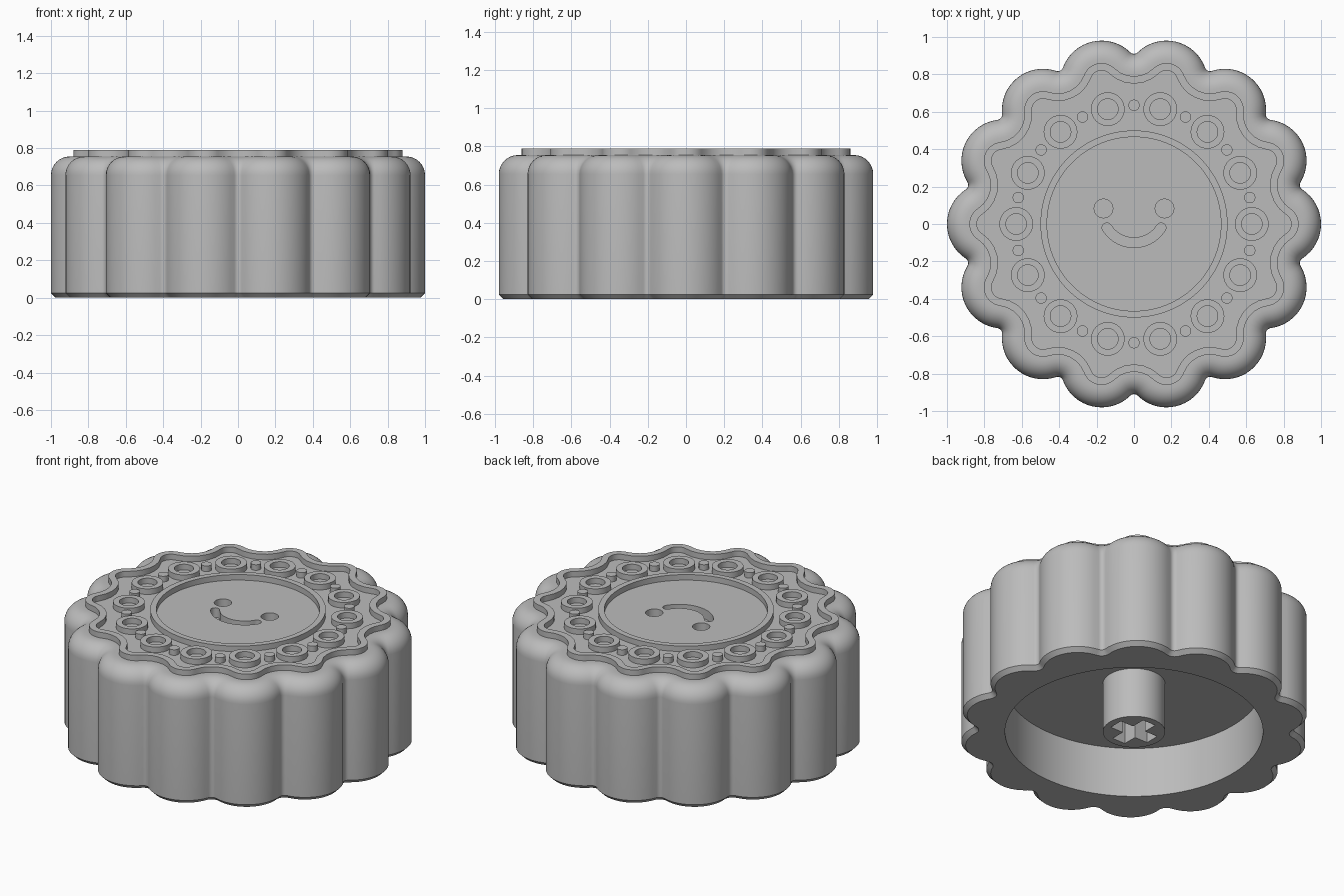
import bpy, bmesh
from math import pi, sin, cos, atan2, hypot

if "Cube" in bpy.data.objects:
    bpy.data.objects.remove(bpy.data.objects["Cube"])

grey = bpy.data.materials.new("light_grey")
grey.use_nodes = True
grey.diffuse_color = (0.5, 0.5, 0.5, 1)
grey.node_tree.nodes["Principled BSDF"].inputs["Base Color"].default_value = (0.5, 0.5, 0.5, 1)

LOBES = 14
STEP = 2 * pi / LOBES
TOP, FLOOR = 0.79, 0.755
LOBE_C, LOBE_R = 0.78, 0.22       # lobe arc centre distance and radius
DIP_C, DIP_R = 0.939, 0.029       # arc that rounds the valleys


def circle(r, n=48, cx=0, cy=0):
    return [(cx + r * cos(2 * pi * i / n), cy + r * sin(2 * pi * i / n)) for i in range(n)]


def scallop(inset):
    """Scalloped outline, moved inward in parallel by inset."""
    half = STEP / 2
    dx, dy = DIP_C * cos(half), DIP_C * sin(half)
    beta = atan2(dy, dx - LOBE_C)
    pts = []
    for k in range(LOBES):
        arc = []
        for i in range(17):
            a = beta * (i / 8 - 1)
            r = LOBE_R - inset
            arc.append((LOBE_C + r * cos(a), r * sin(a)))
        for i in range(1, 6):
            a = pi + beta + 2 * (half - beta) * i / 6
            r = DIP_R + inset
            arc.append((dx + r * cos(a), dy + r * sin(a)))
        c, s = cos(k * STEP), sin(k * STEP)
        pts += [(x * c - y * s, x * s + y * c) for x, y in arc]
    return pts


def rounded_to(r):
    """Circle whose points line up with those of the scallop."""
    return [(x * r / hypot(x, y), y * r / hypot(x, y)) for x, y in scallop(0)]


def loft(name, rings, closed=False):
    """Skin a stack of (outline, height) rings; cap both ends or join them."""
    bm = bmesh.new()
    loops = [[bm.verts.new((x, y, z)) for x, y in pts] for pts, z in rings]
    pairs = list(zip(loops, loops[1:]))
    if closed:
        pairs.append((loops[-1], loops[0]))
    else:
        bm.faces.new(loops[0][::-1])
        bm.faces.new(loops[-1])
    for lo, hi in pairs:
        for i in range(len(lo)):
            j = (i + 1) % len(lo)
            bm.faces.new((lo[i], lo[j], hi[j], hi[i]))
    bmesh.ops.recalc_face_normals(bm, faces=bm.faces)
    mesh = bpy.data.meshes.new(name)
    bm.to_mesh(mesh)
    bm.free()
    mesh.materials.append(grey)
    ob = bpy.data.objects.new(name, mesh)
    bpy.context.collection.objects.link(ob)
    return ob


def cut(ob, cutter):
    mod = ob.modifiers.new("cut", "BOOLEAN")
    mod.operation, mod.solver, mod.object = "DIFFERENCE", "EXACT", cutter
    bpy.context.view_layer.objects.active = ob
    bpy.ops.object.modifier_apply(modifier=mod.name)
    bpy.data.objects.remove(cutter)


def smooth(ob):
    ob.data.shade_smooth()
    ob.data.set_sharp_from_angle(angle=0.6)


# Body: cavity, chamfered foot, fluted wall, rounded shoulder, wavy ridge, round frame
CEILING, CAVITY, CHAMFER, FILLET = 0.315, 0.735, 0.025, 0.1
rings = [(rounded_to(CAVITY), CEILING), (rounded_to(CAVITY), 0),
         (scallop(CHAMFER), 0), (scallop(0), CHAMFER)]
for i in range(9):
    a = pi / 2 * i / 8
    rings.append((scallop(FILLET * (1 - cos(a))), FLOOR - FILLET + FILLET * sin(a)))
rings += [(scallop(0.12), FLOOR), (scallop(0.12), TOP), (scallop(0.16), TOP), (scallop(0.16), FLOOR)]
rings += [(rounded_to(r), z) for r, z in ((0.5, FLOOR), (0.5, TOP), (0.465, TOP), (0.465, FLOOR))]
body = loft("body", rings)

# Eyes and smile sunk into the central disc
SUNK = FLOOR - 0.06
for side in (-1, 1):
    eye = circle(0.05, 32, side * 0.163, 0.083)
    cut(body, loft("eye_cutter", [(eye, SUNK), (eye, TOP + 0.05)]))

smile = []
MID_R, MID_Y, SPREAD, WIDE = 0.171, 0.071, 1.01, 0.026
for i in range(25):                                   # outer edge, left to right
    a = -pi / 2 + SPREAD * (i / 12 - 1)
    smile.append(((MID_R + WIDE) * cos(a), MID_Y + (MID_R + WIDE) * sin(a)))
end = -pi / 2 + SPREAD
for i in range(1, 8):                                 # rounded right end
    a = end + pi * i / 8
    smile.append((MID_R * cos(end) + WIDE * cos(a), MID_Y + MID_R * sin(end) + WIDE * sin(a)))
for i in range(25):                                   # inner edge back
    a = -pi / 2 - SPREAD * (i / 12 - 1)
    smile.append(((MID_R - WIDE) * cos(a), MID_Y + (MID_R - WIDE) * sin(a)))
smile += [(-x, y) for x, y in smile[25:32]][::-1]     # rounded left end
cut(body, loft("smile_cutter", [(smile, SUNK), (smile, TOP + 0.05)]))
smooth(body)

# Rings and small studs around the disc
for k in range(LOBES):
    a = k * STEP
    x, y = 0.63 * cos(a), 0.63 * sin(a)
    outer, inner = circle(0.09, 40, x, y), circle(0.055, 40, x, y)
    low = FLOOR - 0.01
    smooth(loft("ring", [(outer, low), (outer, TOP), (inner, TOP), (inner, low)], closed=True))
    b = a + STEP / 2
    stud = circle(0.03, 24, 0.635 * cos(b), 0.635 * sin(b))
    smooth(loft("stud", [(stud, low), (stud, TOP)]))

# Mounting stem with a cross-shaped socket
tube = circle(0.178, 64)
stem = loft("stem", [(tube, 0), (tube, CEILING + 0.01)])
L, W = 0.135, 0.045
quarter = [(L, -W), (L, W), (W, W)]
cross = []
for k in range(4):
    c, s = round(cos(k * pi / 2)), round(sin(k * pi / 2))
    cross += [(x * c - y * s, x * s + y * c) for x, y in quarter]
cut(stem, loft("socket_cutter", [(cross, -0.05), (cross, 0.25)]))
smooth(stem)
